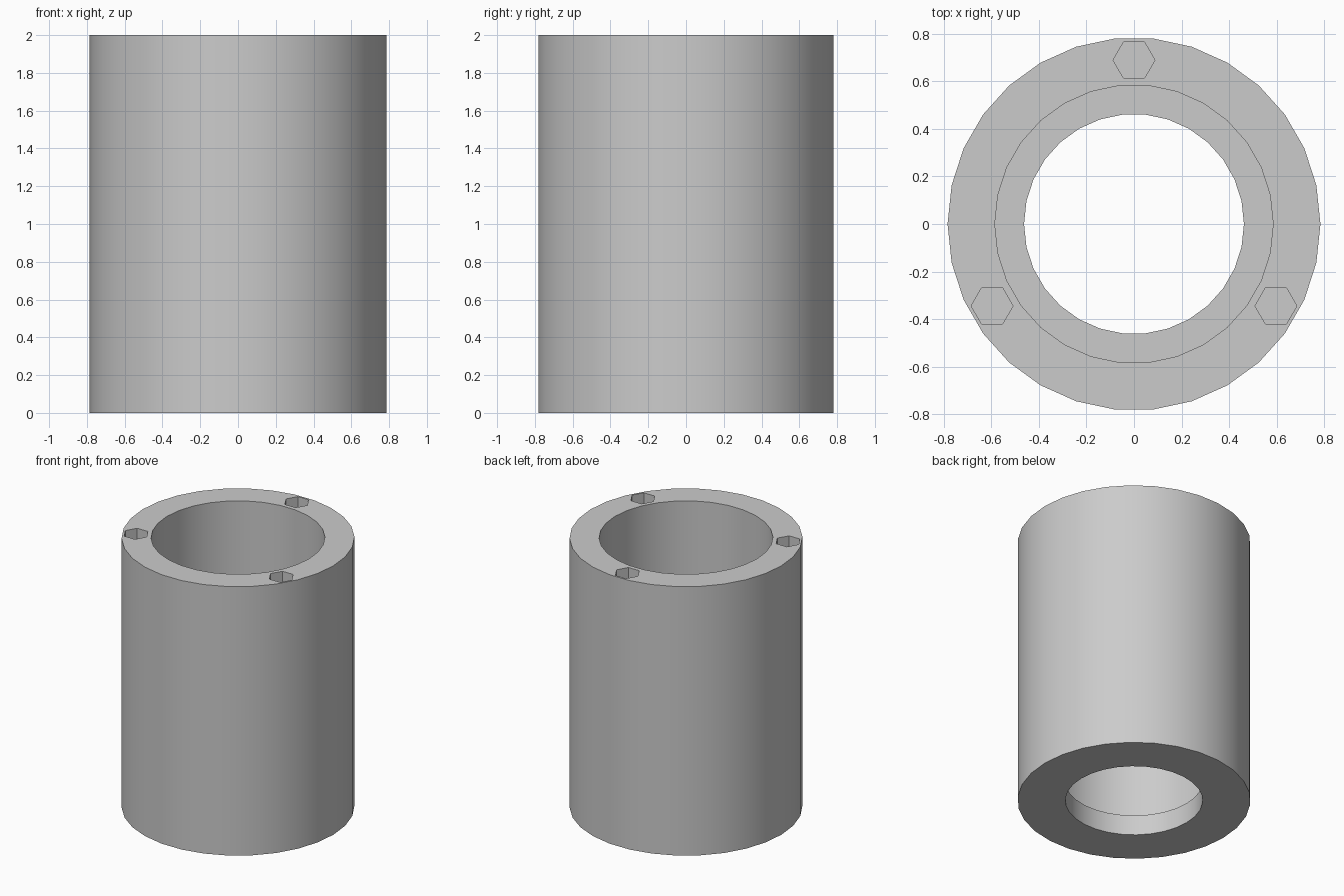
import bpy
import bmesh
import math
from mathutils import Matrix

SIDES = 30
HEIGHT = 2.0
OUTER, BORE, LIP = 0.785, 0.586, 0.463
LIP_HEIGHT = 0.15
HOLE_RADIUS, HOLE_DEPTH, HOLE_RING = 0.088, 0.45, 0.69

cube = bpy.data.objects.get("Cube")
if cube:
    bpy.data.objects.remove(cube, do_unlink=True)


def make_material(name, colour):
    mat = bpy.data.materials.new(name)
    mat.use_nodes = True
    mat.diffuse_color = colour
    mat.node_tree.nodes["Principled BSDF"].inputs["Base Color"].default_value = colour
    return mat


def make_object(name, bm, mat):
    bmesh.ops.recalc_face_normals(bm, faces=bm.faces)
    mesh = bpy.data.meshes.new(name)
    bm.to_mesh(mesh)
    bm.free()
    mesh.materials.append(mat)
    obj = bpy.data.objects.new(name, mesh)
    bpy.context.collection.objects.link(obj)
    return obj


def lathe(profile):
    """Revolve a closed (radius, height) profile around z."""
    bm = bmesh.new()
    rings = []
    for i in range(SIDES):
        a = math.tau * i / SIDES
        rings.append([bm.verts.new((r * math.cos(a), r * math.sin(a), z)) for r, z in profile])
    n = len(profile)
    for i in range(SIDES):
        here, after = rings[i], rings[(i + 1) % SIDES]
        for j in range(n):
            k = (j + 1) % n
            bm.faces.new((here[j], after[j], after[k], here[k]))
    return bm


grey = make_material("plain grey", (0.6, 0.6, 0.6, 1.0))

# Sleeve: wide bore with a narrower lip at the bottom
sleeve = make_object("sleeve", lathe([
    (LIP, 0), (OUTER, 0), (OUTER, HEIGHT),
    (BORE, HEIGHT), (BORE, LIP_HEIGHT), (LIP, LIP_HEIGHT),
]), grey)

# Three hexagonal blind holes in the top rim
bm = bmesh.new()
for i in range(3):
    a = math.radians(90 + 120 * i)
    place = Matrix.Translation((HOLE_RING * math.cos(a), HOLE_RING * math.sin(a), HEIGHT))
    hexagon = bmesh.ops.create_cone(bm, cap_ends=True, segments=6, radius1=HOLE_RADIUS,
                                    radius2=HOLE_RADIUS, depth=2 * HOLE_DEPTH, matrix=place)
    # Turn each prism so its corners point along x
    bmesh.ops.rotate(bm, verts=hexagon["verts"], cent=place.translation,
                     matrix=Matrix.Rotation(math.radians(30), 3, "Z"))
cutter = make_object("hole_cutter", bm, grey)
cutter.hide_render = True

cut = sleeve.modifiers.new("screw_holes", "BOOLEAN")
cut.operation = "DIFFERENCE"
cut.solver = "EXACT"
cut.object = cutter

bpy.ops.object.select_all(action="DESELECT")
sleeve.select_set(True)
bpy.context.view_layer.objects.active = sleeve
bpy.ops.object.modifier_apply(modifier=cut.name)
bpy.data.objects.remove(cutter, do_unlink=True)

# Smooth round walls, crisp rims and hexagon corners
bpy.ops.object.shade_smooth_by_angle(angle=math.radians(30))
